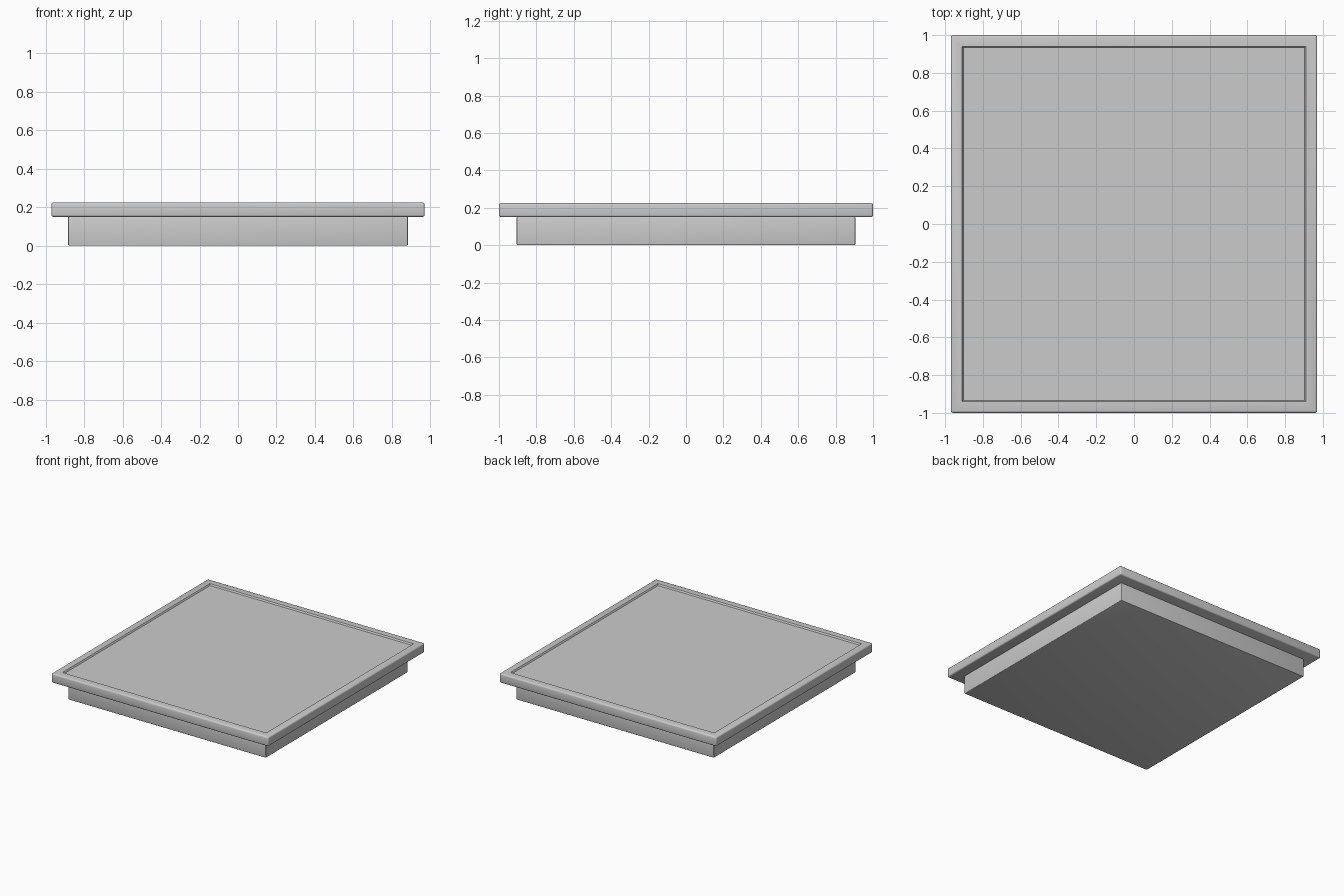
import bpy
import bmesh

if "Cube" in bpy.data.objects:
    bpy.data.objects.remove(bpy.data.objects["Cube"])


def rounded_box(name, size, z0, radius, recess=None):
    """Box standing at z0 with rounded edges and an optional shallow tray on top."""
    bm = bmesh.new()
    bmesh.ops.create_cube(bm, size=1)
    bmesh.ops.scale(bm, vec=size, verts=bm.verts)
    bmesh.ops.translate(bm, vec=(0, 0, z0 + size[2] / 2), verts=bm.verts)
    bmesh.ops.bevel(bm, geom=bm.edges[:], offset=radius, segments=3,
                    profile=0.5, affect='EDGES')
    bm.normal_update()
    if recess:
        rim, slope, depth = recess
        top = max((f for f in bm.faces if f.normal.z > 0.99), key=lambda f: f.calc_area())
        bmesh.ops.inset_region(bm, faces=[top], thickness=rim)
        bmesh.ops.inset_region(bm, faces=[top], thickness=slope)
        bmesh.ops.translate(bm, vec=(0, 0, -depth), verts=top.verts[:])
    mesh = bpy.data.meshes.new(name)
    bm.to_mesh(mesh)
    bm.free()
    obj = bpy.data.objects.new(name, mesh)
    bpy.context.collection.objects.link(obj)
    bpy.ops.object.select_all(action='DESELECT')
    obj.select_set(True)
    bpy.context.view_layer.objects.active = obj
    bpy.ops.object.shade_smooth_by_angle()
    return obj


# Narrower plinth underneath, reaching the underside of the slab
rounded_box("base", (1.765, 1.81, 0.152), 0.0, 0.005)

# Overhanging slab with rounded edges and a shallow sunken panel
rounded_box("top_slab", (1.94, 2.0, 0.075), 0.15, 0.011, recess=(0.068, 0.01, 0.012))
